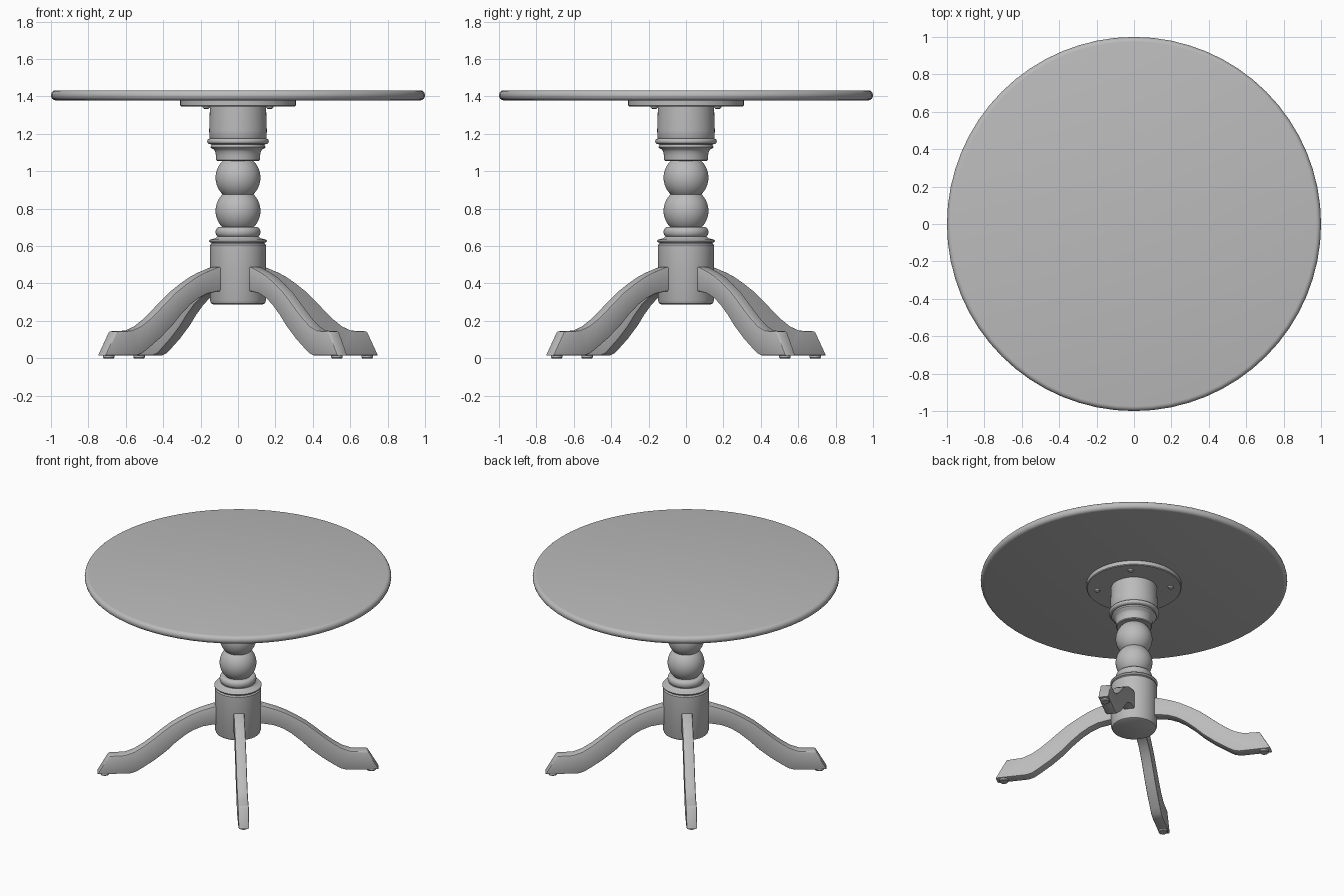
import bpy, bmesh, math
from mathutils import Matrix

if "Cube" in bpy.data.objects:
    bpy.data.objects.remove(bpy.data.objects["Cube"])

paint = bpy.data.materials.new("plain_grey")
paint.diffuse_color = (0.5, 0.5, 0.5, 1)
paint.use_nodes = True
paint.node_tree.nodes["Principled BSDF"].inputs["Base Color"].default_value = paint.diffuse_color


def finish(name, bm, angle=35):
    bmesh.ops.recalc_face_normals(bm, faces=bm.faces)
    mesh = bpy.data.meshes.new(name)
    bm.to_mesh(mesh)
    bm.free()
    mesh.materials.append(paint)
    ob = bpy.data.objects.new(name, mesh)
    bpy.context.collection.objects.link(ob)
    bpy.ops.object.select_all(action='DESELECT')
    ob.select_set(True)
    bpy.context.view_layer.objects.active = ob
    bpy.ops.object.shade_smooth_by_angle(angle=math.radians(angle))
    return ob


def lathe(name, profile, sides=48, at=(0, 0)):
    """Turn an (radius, height) profile, closing both ends with caps."""
    bm = bmesh.new()
    rings = []
    for r, z in profile:
        rings.append([bm.verts.new((at[0] + r * math.cos(2 * math.pi * i / sides),
                                    at[1] + r * math.sin(2 * math.pi * i / sides), z))
                      for i in range(sides)])
    for a, b in zip(rings, rings[1:]):
        for i in range(sides):
            j = (i + 1) % sides
            bm.faces.new((a[i], a[j], b[j], b[i]))
    bm.faces.new(rings[0])
    bm.faces.new(rings[-1])
    return finish(name, bm)


def arc(cr, cz, rr, rz, a0, a1, n):
    """Points of an elliptical arc in the profile plane, angles in degrees."""
    pts = []
    for i in range(n + 1):
        a = math.radians(a0 + (a1 - a0) * i / n)
        pts.append((cr + rr * math.cos(a), cz + rz * math.sin(a)))
    return pts


# Round top with a bullnose edge
lathe("table_top", arc(0.975, 1.406, 0.025, 0.027, -90, 90, 8), 64)

# Mounting plate and its screws
lathe("mounting_plate", [(0.305, 1.347), (0.31, 1.352), (0.31, 1.38)], 48)
for k in range(4):
    a = math.radians(45 + 90 * k)
    lathe("plate_screw", [(0.009, 1.333), (0.018, 1.338), (0.02, 1.348)], 12,
          (0.24 * math.cos(a), 0.24 * math.sin(a)))

# Turned column, from bottom to top
lathe("column_base", [(0.132, 0.288), (0.143, 0.293), (0.15, 0.31), (0.15, 0.605),
                      (0.143, 0.613), (0.143, 0.618)]
      + arc(0.143, 0.627, 0.012, 0.009, -90, 90, 6) + [(0.12, 0.642), (0.112, 0.65)])
lathe("column_ring", arc(0.1, 0.675, 0.02, 0.027, -90, 90, 8))
lathe("lower_ball", arc(0, 0.788, 0.12, 0.122, -48, 48, 16))
lathe("upper_ball", arc(0, 0.966, 0.12, 0.122, -48, 48, 16))
lathe("column_head", [(0.112, 1.055), (0.117, 1.06), (0.118, 1.085), (0.122, 1.105),
                      (0.13, 1.118), (0.143, 1.124), (0.147, 1.13), (0.143, 1.138),
                      (0.143, 1.144)]
      + arc(0.15, 1.16, 0.015, 0.015, -90, 90, 6)
      + [(0.153, 1.18), (0.154, 1.22), (0.15, 1.348)])

# Curved legs: upper and lower edge as (reach, height) pairs
LEG = [((0.08, 0.492), (0.08, 0.36)), ((0.16, 0.488), (0.16, 0.357)),
       ((0.25, 0.458), (0.23, 0.345)), ((0.31, 0.432), (0.29, 0.32)),
       ((0.375, 0.395), (0.345, 0.285)), ((0.44, 0.354), (0.41, 0.23)),
       ((0.50, 0.306), (0.47, 0.17)), ((0.56, 0.255), (0.55, 0.105)),
       ((0.62, 0.208), (0.63, 0.05)), ((0.68, 0.17), (0.67, 0.025)),
       ((0.74, 0.148), (0.71, 0.014)), ((0.845, 0.144), (0.92, 0.014))]
HALF = 0.035


def leg(turn):
    bm = bmesh.new()
    rings = []
    for (tr, tz), (br, bz) in LEG:
        rings.append([bm.verts.new(p) for p in ((tr, -HALF, tz), (tr, HALF, tz),
                                                (br, HALF, bz), (br, -HALF, bz))])
    for a, b in zip(rings, rings[1:]):
        for i in range(4):
            j = (i + 1) % 4
            bm.faces.new((a[i], a[j], b[j], b[i]))
    bm.faces.new(rings[0])
    bm.faces.new(rings[-1])
    bmesh.ops.recalc_face_normals(bm, faces=bm.faces)
    # Soften the long edges
    sharp = [e for e in bm.edges
             if e.calc_face_angle(0) > math.radians(50) and min(v.co.x for v in e.verts) > 0.07]
    bmesh.ops.bevel(bm, geom=sharp, offset=0.008, segments=2, profile=0.5,
                    affect='EDGES', clamp_overlap=True)
    bm.transform(Matrix.Rotation(turn, 4, 'Z'))
    finish("leg", bm, 40)


for k in range(4):
    turn = math.radians(37.4 + 90 * k)
    leg(turn)
    # Glide under each foot
    lathe("foot_glide", [(0.027, 0.0), (0.03, 0.004), (0.03, 0.018)], 16,
          (0.87 * math.cos(turn), 0.87 * math.sin(turn)))
